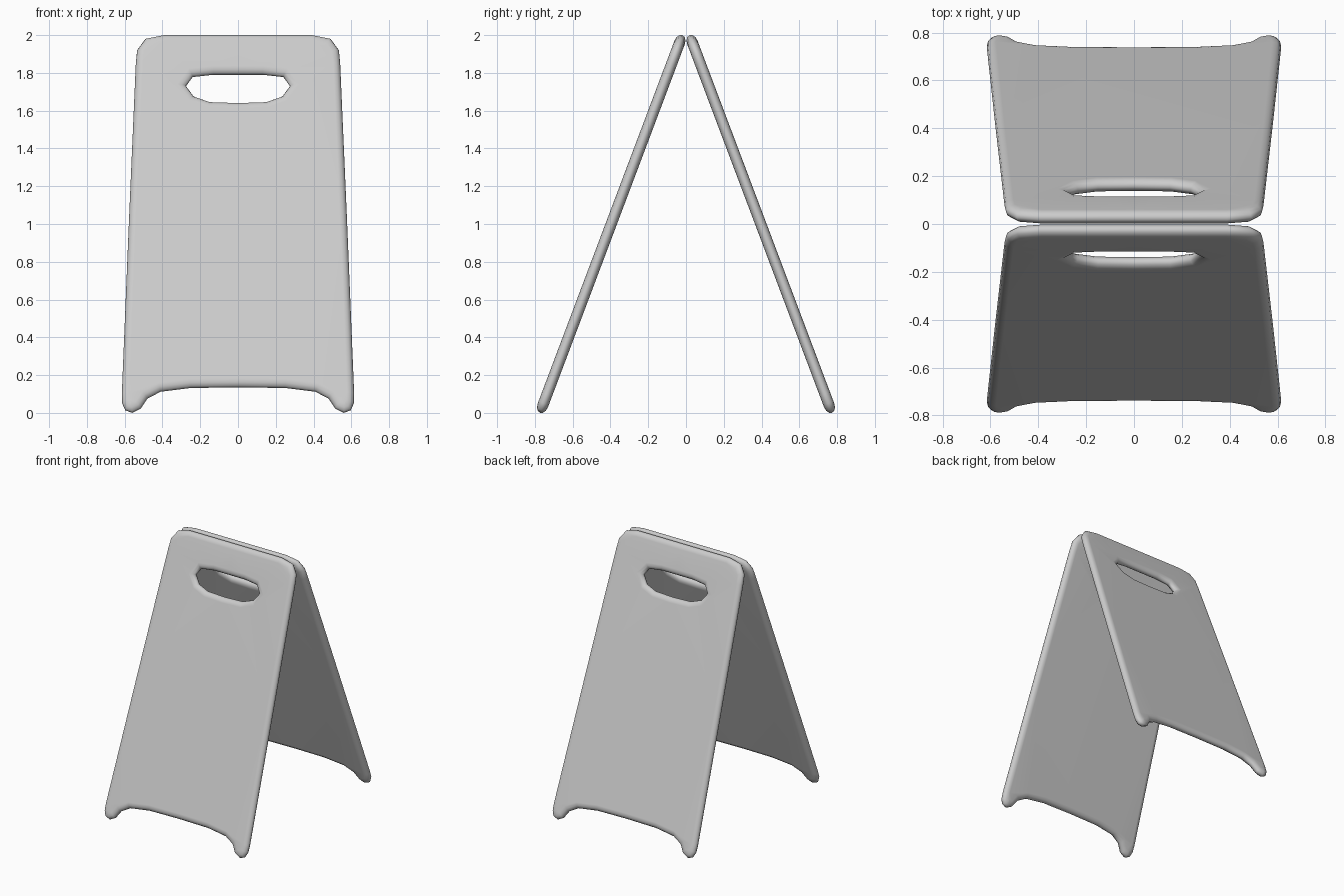
import bpy, bmesh, math
from mathutils import Vector

if "Cube" in bpy.data.objects:
    bpy.data.objects.remove(bpy.data.objects["Cube"])

SLOPE, FOOT_Y = 0.377, 0.773     # lean of each panel
HALF_T, ROUND = 0.029, 0.038     # half thickness, width of rounded rim
STEPS = 6

# Right halves of the outlines, bottom centre to top centre (x, z)
OUTLINE = [(0, .135), (.25, .132), (.41, .112), (.48, .075), (.515, .022), (.56, .0),
           (.597, .014), (.613, .05), (.615, .1), (.578, 1.0), (.541, 1.85),
           (.534, 1.92), (.49, 1.98), (.39, 2.0), (0, 2.0)]
HANDLE = [(0, 1.64), (.15, 1.645), (.235, 1.675), (.275, 1.73), (.24, 1.778),
          (.13, 1.79), (0, 1.79)]


def full_loop(half):
    return [Vector(p) for p in half + [(-x, z) for x, z in reversed(half) if x > 0]]


def inset(loop, d):
    """Offset a closed loop to its left by d with mitred corners."""
    out = []
    n = len(loop)
    for i, p in enumerate(loop):
        a = (p - loop[i - 1]).normalized()
        b = (loop[(i + 1) % n] - p).normalized()
        na, nb = Vector((-a.y, a.x)), Vector((-b.y, b.x))
        m = (na + nb).normalized()
        out.append(p + m * d / max(m.dot(na), 0.6))
    return out


def make_panel(name, side):
    bm = bmesh.new()
    nrm = Vector((0, side, SLOPE)).normalized()
    caps = {0: [], STEPS: []}
    # Rounded rims around the outside and the hand hole
    for loop in (full_loop(OUTLINE), full_loop(HANDLE)[::-1]):
        rings = []
        for s in range(STEPS + 1):
            a = math.pi * (s / STEPS - 0.5)
            ring = [bm.verts.new(Vector((p.x, side * (FOOT_Y - SLOPE * p.y), p.y))
                                 + nrm * HALF_T * math.sin(a))
                    for p in inset(loop, ROUND * (1 - math.cos(a)))]
            rings.append(ring)
        n = len(loop)
        for r0, r1 in zip(rings, rings[1:]):
            for i in range(n):
                j = (i + 1) % n
                bm.faces.new((r0[i], r0[j], r1[j], r1[i]))
        for s in caps:
            caps[s] += [bm.edges.get((rings[s][i], rings[s][(i + 1) % n]))
                        for i in range(n)]
    # Flat faces between the rims
    for edges in caps.values():
        bmesh.ops.triangle_fill(bm, use_beauty=True, edges=edges, normal=nrm)
    bmesh.ops.recalc_face_normals(bm, faces=bm.faces)
    low = min(v.co.z for v in bm.verts)
    bmesh.ops.translate(bm, verts=bm.verts, vec=(0, 0, -low))
    for f in bm.faces:
        f.smooth = True
    me = bpy.data.meshes.new(name)
    bm.to_mesh(me)
    bm.free()
    ob = bpy.data.objects.new(name, me)
    bpy.context.collection.objects.link(ob)
    ob.modifiers.new("even_shading", 'WEIGHTED_NORMAL')


make_panel("front_panel", -1)
make_panel("back_panel", 1)
